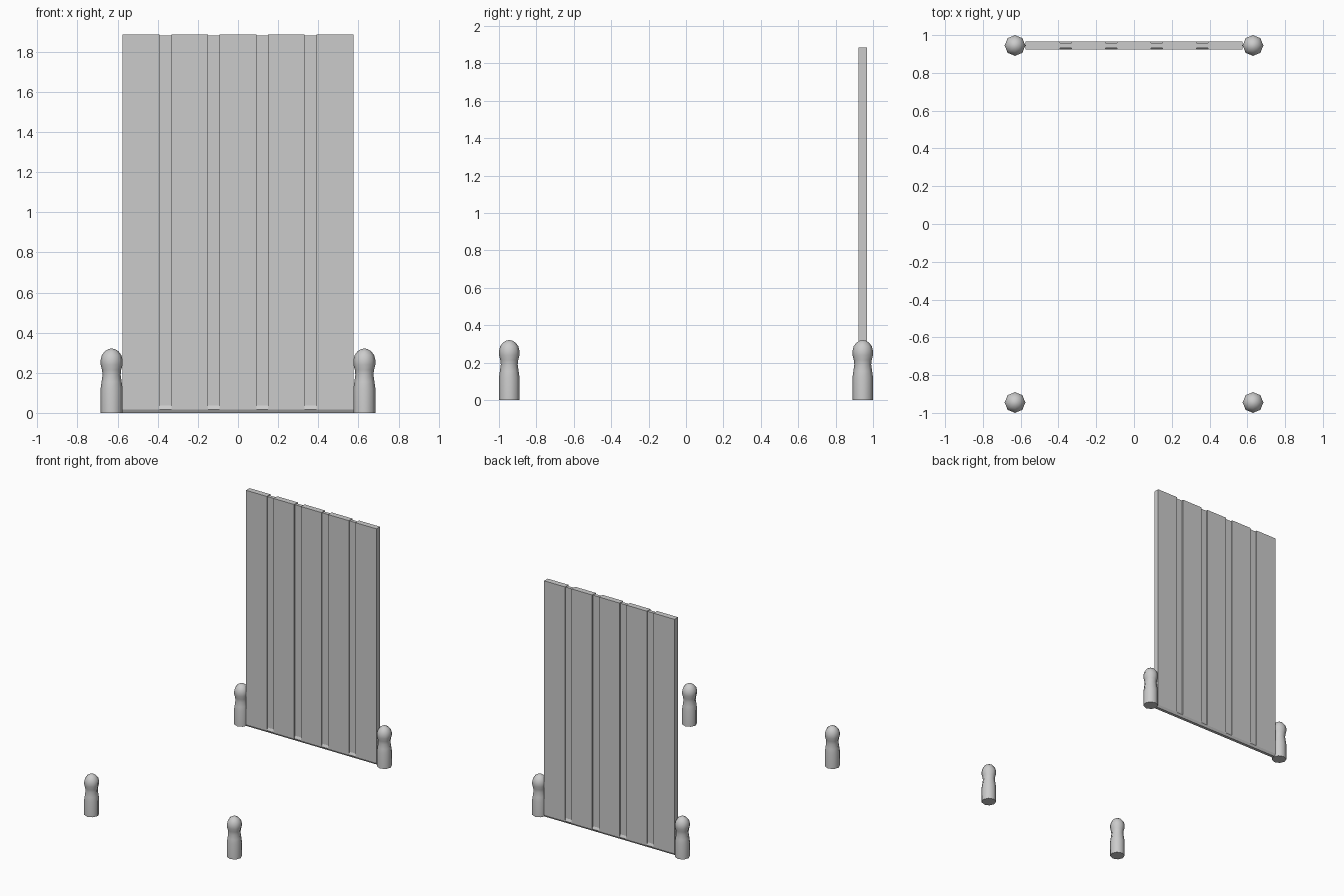
import bpy, bmesh, math

if "Cube" in bpy.data.objects:
    bpy.data.objects.remove(bpy.data.objects["Cube"])


def finish(bm, name, smooth=False):
    bmesh.ops.remove_doubles(bm, verts=bm.verts, dist=1e-5)
    bmesh.ops.recalc_face_normals(bm, faces=bm.faces)
    mesh = bpy.data.meshes.new(name)
    bm.to_mesh(mesh)
    bm.free()
    obj = bpy.data.objects.new(name, mesh)
    bpy.context.collection.objects.link(obj)
    if smooth:
        bpy.ops.object.select_all(action='DESELECT')
        obj.select_set(True)
        bpy.context.view_layer.objects.active = obj
        bpy.ops.object.shade_smooth_by_angle(angle=math.radians(50))
    return obj


def loft(bm, rings):
    # Joins closed rings of points and caps both ends
    rows = [[bm.verts.new(p) for p in ring] for ring in rings]
    n = len(rows[0])
    for a, b in zip(rows, rows[1:]):
        for i in range(n):
            j = (i + 1) % n
            bm.faces.new((a[i], a[j], b[j], b[i]))
    bm.faces.new(rows[0])
    bm.faces.new(rows[-1])


# Eight-sided corner posts with a waist and rounded head
POST = [(0.055, 0), (0.055, 0.12), (0.050, 0.155), (0.045, 0.19),
        (0.048, 0.215), (0.0545, 0.24), (0.055, 0.262), (0.049, 0.287),
        (0.034, 0.307), (0.018, 0.317), (0.006, 0.32)]


def post(name, x, y):
    bm = bmesh.new()
    loft(bm, [[(x + r * math.cos(k * math.pi / 4),
                y + r * math.sin(k * math.pi / 4), z) for k in range(8)]
              for r, z in POST])
    finish(bm, name, smooth=True)


for side, sx in (("left", -1), ("right", 1)):
    for end, sy in (("front", -1), ("back", 1)):
        post(f"{end}_{side}_post", sx * 0.63, sy * 0.945)

# Door panel: thick planks alternating with recessed strips
PLANK = [(0.012, 0), (0.0225, 0.018), (0.0225, 0.038), (0.0225, 1.885)]
STRIP = [(0.012, 0), (0.0225, 0.018), (0.013, 0.038), (0.013, 1.88)]


def section(x, half):
    return ([(x, 0.945 - d, z) for d, z in half] +
            [(x, 0.945 + d, z) for d, z in reversed(half)])


rings = []
for i in range(5):
    c = (i - 2) * 0.241
    left = -0.575 if i == 0 else c - 0.091
    right = 0.575 if i == 4 else c + 0.091
    if i > 0:
        rings.append(section(left, STRIP))
    rings += [section(left, PLANK), section(right, PLANK)]
    if i < 4:
        rings.append(section(right, STRIP))

bm = bmesh.new()
loft(bm, rings)
finish(bm, "plank_panel")
